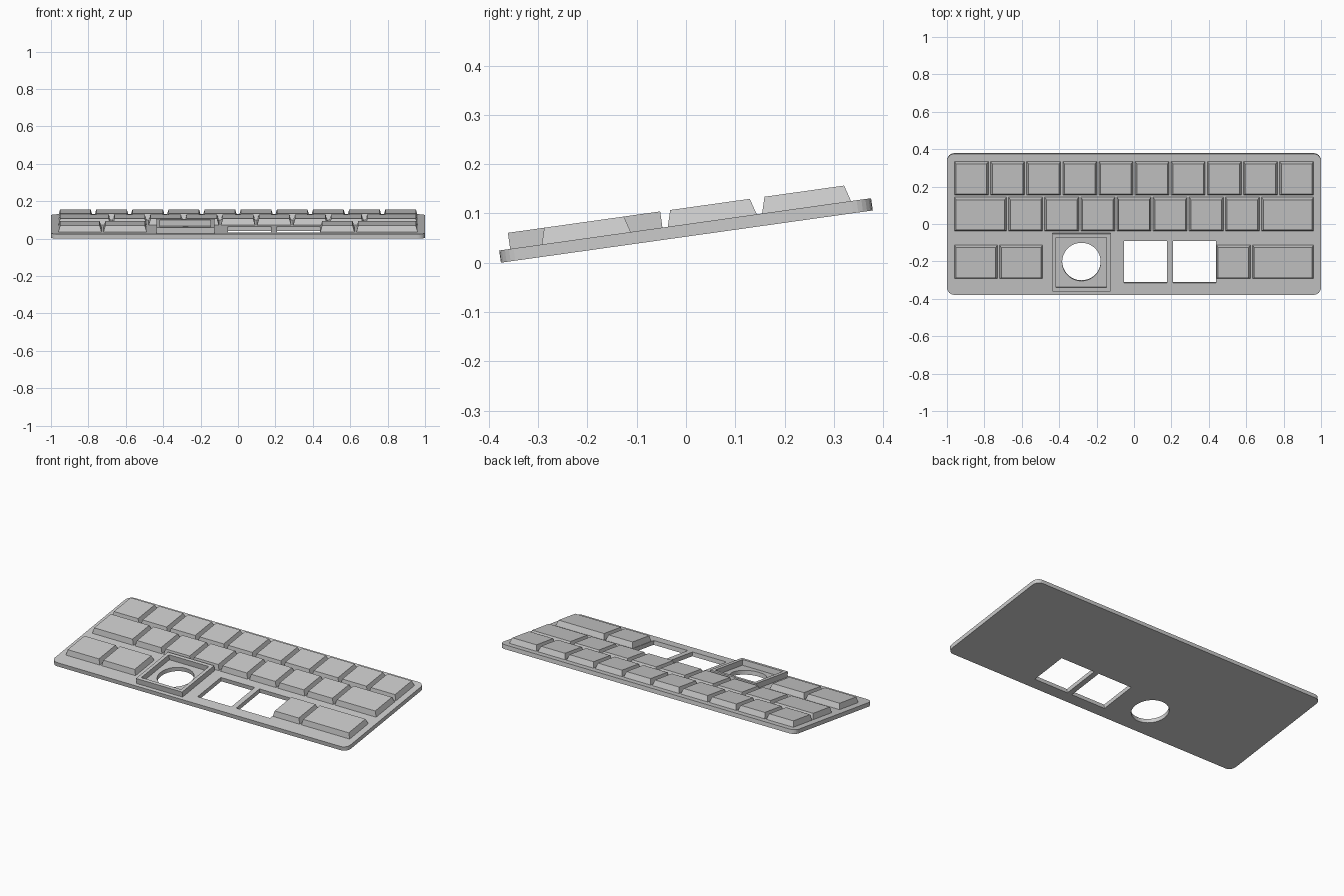
import bpy, bmesh
from math import sin, cos, pi, radians
from mathutils import Matrix

cube = bpy.data.objects.get("Cube")
if cube:
    bpy.data.objects.remove(cube)

TILT = radians(8)
WIDTH, DEPTH, THICK = 2.0, 0.762, 0.025
PITCH, GAP, TAPER, KEY_H = 0.1932, 0.011, 0.0095, 0.033
LOW_ROW = -0.2025
RING_X, RING_SIZE, RING_HOLE = -0.281, 0.312, 0.27
FRAME = Matrix.Translation((0, 0.0017, DEPTH / 2 * sin(TILT))) @ Matrix.Rotation(TILT, 4, 'X')

grey = bpy.data.materials.new("light grey plastic")
grey.use_nodes = True
colour = (0.6, 0.6, 0.6, 1)
grey.diffuse_color = colour
grey.node_tree.nodes["Principled BSDF"].inputs["Base Color"].default_value = colour


def add(name, mesh):
    mesh.materials.append(grey)
    obj = bpy.data.objects.new(name, mesh)
    bpy.context.collection.objects.link(obj)
    obj.matrix_world = FRAME
    return obj


def rounded_rect(x, y, w, d, r=0, steps=6):
    if r == 0:
        return [(x + sx * w / 2, y + sy * d / 2) for sx, sy in ((1, 1), (-1, 1), (-1, -1), (1, -1))]
    points = []
    for i, (sx, sy) in enumerate(((1, 1), (-1, 1), (-1, -1), (1, -1))):
        for k in range(steps + 1):
            a = pi / 2 * (i + k / steps)
            points.append((x + sx * (w / 2 - r) + r * cos(a), y + sy * (d / 2 - r) + r * sin(a)))
    return points


def circle(x, y, r, sides=48):
    return [(x + r * cos(2 * pi * k / sides), y + r * sin(2 * pi * k / sides)) for k in range(sides)]


def slab(name, outlines, z0, z1):
    """Flat slab: first outline is the rim, the others are holes."""
    curve = bpy.data.curves.new(name, 'CURVE')
    curve.dimensions, curve.fill_mode = '2D', 'BOTH'
    curve.extrude = (z1 - z0) / 2
    for outline in outlines:
        spline = curve.splines.new('POLY')
        spline.points.add(len(outline) - 1)
        for p, (x, y) in zip(spline.points, outline):
            p.co = (x, y, 0, 1)
        spline.use_cyclic_u = True
    helper = bpy.data.objects.new(name + "_outline", curve)
    bpy.context.collection.objects.link(helper)
    bpy.context.view_layer.update()
    mesh = bpy.data.meshes.new_from_object(helper.evaluated_get(bpy.context.evaluated_depsgraph_get()))
    bpy.data.objects.remove(helper)
    bm = bmesh.new()
    bm.from_mesh(mesh)
    bmesh.ops.remove_doubles(bm, verts=bm.verts, dist=0.0001)
    bmesh.ops.translate(bm, verts=bm.verts, vec=(0, 0, (z0 + z1) / 2))
    bmesh.ops.recalc_face_normals(bm, faces=bm.faces)
    for f in bm.faces:
        f.smooth = False
    bm.to_mesh(mesh)
    bm.free()
    mesh.materials.clear()
    return add(name, mesh)


def keycap(name, x, y, w, d):
    """Box whose top is drawn in on all four sides."""
    bm = bmesh.new()
    bmesh.ops.create_cube(bm, size=1)
    for v in bm.verts:
        inset = TAPER if v.co.z > 0 else 0
        v.co.x = x + v.co.x * (w - 2 * inset)
        v.co.y = y + v.co.y * (d - 2 * inset)
        v.co.z = THICK + (KEY_H if v.co.z > 0 else 0)
    mesh = bpy.data.meshes.new(name)
    bm.to_mesh(mesh)
    bm.free()
    return add(name, mesh)


# Tilted base plate with one round and two square openings
slab("base_plate", [
    rounded_rect(0, 0, WIDTH, DEPTH, 0.04),
    circle(RING_X, LOW_ROW, 0.103),
    rounded_rect(0.0615, LOW_ROW, 0.229, 0.227),
    rounded_rect(0.323, LOW_ROW, 0.229, 0.227),
], 0, THICK)

# Square raised frame around the round opening
slab("raised_frame", [
    rounded_rect(RING_X, LOW_ROW, RING_SIZE, RING_SIZE),
    rounded_rect(RING_X, LOW_ROW, RING_HOLE, RING_HOLE),
], THICK, THICK + KEY_H)

# Key rows: name, y, first edge in key units, key widths in key units
rows = [
    ("back_key", 0.2488, 0, [1] * 10),
    ("middle_key", 0.0556, 0, [1.5] + [1] * 7 + [1.5]),
    ("front_right_key", LOW_ROW, 0, [1.25, 1.25]),
    ("front_left_key", LOW_ROW, 7.25, [1, 1.75]),
]
for name, y, edge, widths in rows:
    for i, units in enumerate(widths):
        x = (edge + units / 2 - 5) * PITCH
        keycap(f"{name}_{i + 1}", x, y, units * PITCH - GAP, PITCH - GAP)
        edge += units
